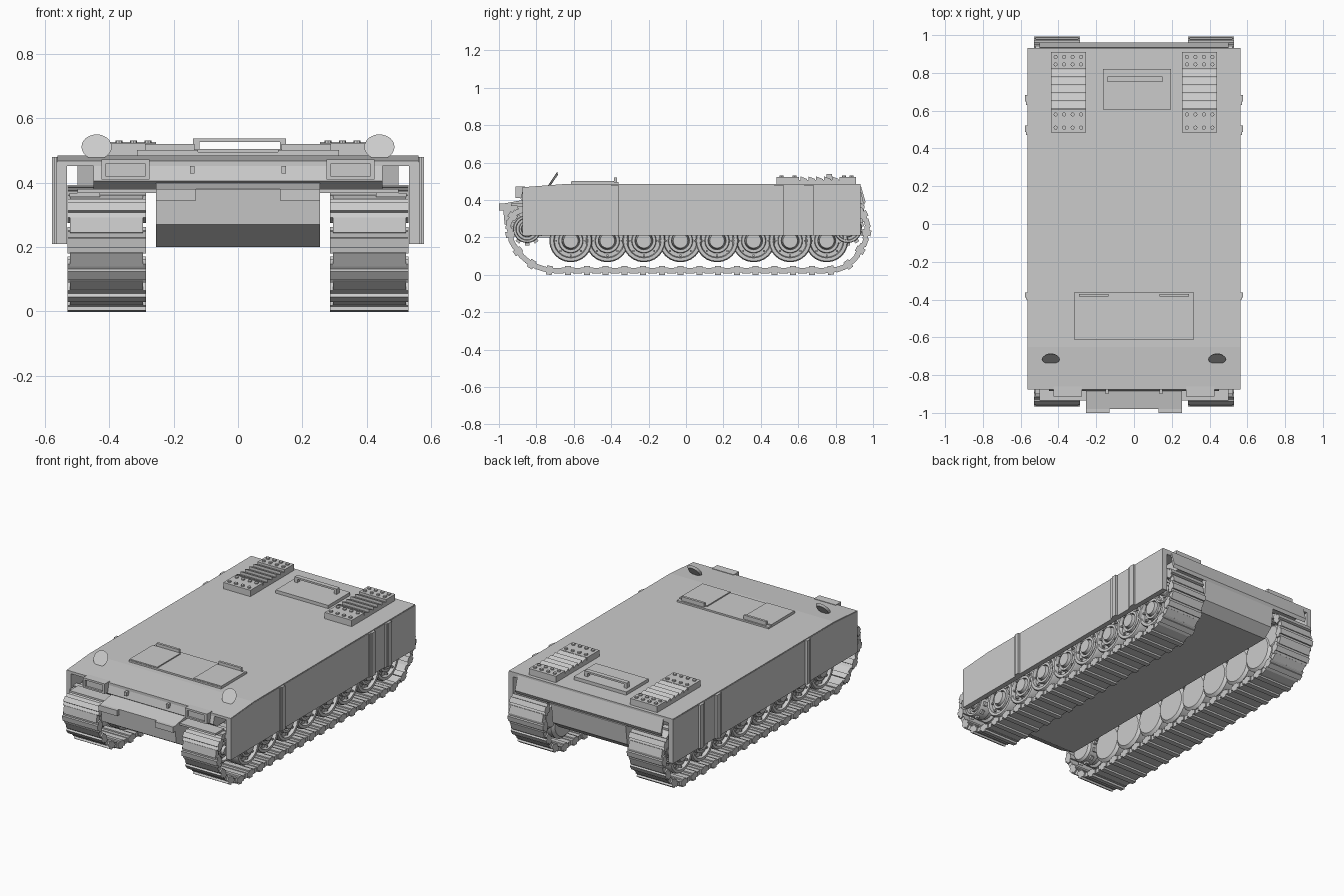
import bpy, bmesh, math
from mathutils import Vector, Matrix

cube = bpy.data.objects.get("Cube")
if cube:
    bpy.data.objects.remove(cube, do_unlink=True)

grey = bpy.data.materials.new("light_grey")
grey.use_nodes = True
colour = (0.6, 0.6, 0.6, 1)
grey.diffuse_color = colour
bsdf = grey.node_tree.nodes["Principled BSDF"]
bsdf.inputs["Base Color"].default_value = colour
bsdf.inputs["Roughness"].default_value = 0.8


def finish(name, bm, smooth=False):
    bmesh.ops.recalc_face_normals(bm, faces=bm.faces)
    mesh = bpy.data.meshes.new(name)
    bm.to_mesh(mesh)
    bm.free()
    mesh.materials.append(grey)
    obj = bpy.data.objects.new(name, mesh)
    bpy.context.collection.objects.link(obj)
    if smooth:
        bpy.ops.object.select_all(action='DESELECT')
        obj.select_set(True)
        bpy.context.view_layer.objects.active = obj
        bpy.ops.object.shade_smooth_by_angle(angle=math.radians(35))
    return obj


def box(bm, x, y, z, turn=Matrix()):
    """Box from (low, high) ranges on each axis."""
    mid = Vector([(r[0] + r[1]) / 2 for r in (x, y, z)])
    size = [abs(r[1] - r[0]) for r in (x, y, z)] + [1]
    bmesh.ops.create_cube(bm, size=1, matrix=turn @ Matrix.Translation(mid) @ Matrix.Diagonal(size))


def prism(bm, profile, x0, x1):
    """Side profile of (y, z) points extruded across x."""
    face = bm.faces.new([bm.verts.new((x0, y, z)) for y, z in profile])
    new = bmesh.ops.extrude_face_region(bm, geom=[face])["geom"]
    bmesh.ops.translate(bm, vec=(x1 - x0, 0, 0), verts=[v for v in new if isinstance(v, bmesh.types.BMVert)])


def lathe(bm, profile, y, z, side, steps=24):
    """Profile of (x, radius) points turned about an axis along x."""
    verts = [bm.verts.new((side * x, y, z + r)) for x, r in profile]
    edges = [bm.edges.new(pair) for pair in zip(verts, verts[1:])]
    out = bmesh.ops.spin(bm, geom=verts + edges, cent=(0, y, z), axis=(1, 0, 0),
                         angle=math.tau, steps=steps, use_merge=True)
    bmesh.ops.remove_doubles(bm, verts=bm.verts, dist=0.0001)


# Lower hull between the tracks
bm = bmesh.new()
prism(bm, [(-0.98, 0.38), (-0.97, 0.27), (-0.85, 0.2), (0.88, 0.2), (0.94, 0.25),
           (0.955, 0.37), (0.9, 0.4), (-0.87, 0.4)], -0.255, 0.255)
finish("lower_hull", bm)

# Upper hull above the tracks
bm = bmesh.new()
prism(bm, [(-0.885, 0.405), (-0.85, 0.38), (0.955, 0.38), (0.925, 0.47), (-0.87, 0.465)], -0.45, 0.45)
finish("upper_hull", bm)

# Deck with sloped front
bm = bmesh.new()
prism(bm, [(-0.875, 0.452), (0.932, 0.455), (0.932, 0.485), (-0.65, 0.485), (-0.875, 0.468)], -0.562, 0.562)
finish("deck", bm)

# Rear cross plate
bm = bmesh.new()
prism(bm, [(0.93, 0.46), (0.935, 0.475), (0.96, 0.39), (0.95, 0.37)], -0.5, 0.5)
finish("rear_plate", bm)

# Side skirts and their vertical straps
for side, label in ((1, "left"), (-1, "right")):
    bm = bmesh.new()
    prism(bm, [(-0.875, 0.21), (0.932, 0.21), (0.932, 0.48), (-0.65, 0.48), (-0.875, 0.465)],
          side * 0.532, side * 0.564)
    finish(label + "_skirt", bm)
    bm = bmesh.new()
    for y, w in ((-0.375, 0.026), (0.505, 0.035), (0.665, 0.035)):
        box(bm, (side * 0.56, side * 0.578), (y - w / 2, y + w / 2), (0.21, 0.48))
        box(bm, (side * 0.56, side * 0.572), (y - w, y), (0.21, 0.48))
    finish(label + "_skirt_straps", bm)

# Nose brackets and fenders
bm = bmesh.new()
for s in (1, -1):
    box(bm, (s * 0.13, s * 0.255), (-1.0, -0.95), (0.345, 0.38))
    box(bm, (s * 0.25, s * 0.5), (-0.935, -0.85), (0.368, 0.38))
    box(bm, (s * 0.43, s * 0.525), (-0.9, -0.85), (0.355, 0.368))
finish("nose_brackets", bm)

# Lamp boxes with a recessed front, and small front hooks
bm = bmesh.new()
for s in (1, -1):
    box(bm, (s * 0.275, s * 0.425), (-0.9, -0.86), (0.41, 0.472))
    for x in ((0.275, 0.29), (0.41, 0.425)):
        box(bm, (s * x[0], s * x[1]), (-0.912, -0.9), (0.41, 0.472))
    for z in ((0.41, 0.42), (0.46, 0.472)):
        box(bm, (s * 0.275, s * 0.425), (-0.912, -0.9), z)
    box(bm, (s * 0.135, s * 0.15), (-0.9, -0.86), (0.428, 0.452))
finish("lamp_boxes", bm)

# Tilted mirror discs on the front slope
bm = bmesh.new()
for s in (1, -1):
    place = Matrix.Translation((s * 0.44, -0.71, 0.508)) @ Matrix.Rotation(math.radians(56), 4, 'X')
    bmesh.ops.create_cone(bm, cap_ends=True, segments=24, radius1=0.036, radius2=0.047,
                          depth=0.012, matrix=place)
finish("mirror_discs", bm, True)

# Front hatch with two lids
bm = bmesh.new()
box(bm, (-0.315, 0.315), (-0.615, -0.36), (0.48, 0.495))
for s in (1, -1):
    box(bm, (s * 0.125, s * 0.315), (-0.612, -0.385), (0.49, 0.502))
    box(bm, (s * 0.135, s * 0.29), (-0.385, -0.37), (0.49, 0.52))
finish("front_hatch", bm)

# Rear hatch with a raised handle
bm = bmesh.new()
box(bm, (-0.165, 0.195), (0.605, 0.82), (0.48, 0.505))
box(bm, (-0.14, 0.15), (0.752, 0.78), (0.527, 0.538))
for x in (-0.14, 0.13):
    box(bm, (x, x + 0.02), (0.752, 0.78), (0.5, 0.53))
finish("rear_hatch", bm)

# Engine grilles: base, bolted end caps and louvres
bm = bmesh.new()
for s in (1, -1):
    box(bm, (s * 0.255, s * 0.44), (0.485, 0.91), (0.48, 0.508))
    for y0, y1 in ((0.485, 0.605), (0.82, 0.91)):
        box(bm, (s * 0.255, s * 0.44), (y0, y1), (0.5, 0.524))
        for i in range(4):
            for y in (y0 + 0.025, y1 - 0.025):
                spot = Matrix.Translation((s * (0.28 + i * 0.045), y, 0.526))
                bmesh.ops.create_cone(bm, cap_ends=True, segments=8, radius1=0.011,
                                      radius2=0.011, depth=0.012, matrix=spot)
    for i in range(5):
        y = 0.612 + i * 0.042
        prism(bm, [(y, 0.505), (y + 0.036, 0.505), (y + 0.036, 0.512), (y, 0.526)], s * 0.255, s * 0.44)
finish("engine_grilles", bm)

# Road wheels, idlers and sprockets
WHEEL = [(0.31, 0), (0.31, 0.85), (0.325, 1), (0.39, 1), (0.4, 0.8), (0.42, 0.8), (0.43, 1),
         (0.495, 1), (0.505, 0.95), (0.505, 0.8), (0.485, 0.76), (0.485, 0.58), (0.5, 0.55),
         (0.5, 0.42), (0.485, 0.4), (0.515, 0.34), (0.515, 0)]
for side, label in ((1, "left"), (-1, "right")):
    bm = bmesh.new()
    for i in range(8):
        y = -0.616 + i * 0.1955
        profile = [(x - 0.006 * (i % 2), r * 0.115) for x, r in WHEEL]
        lathe(bm, profile, y, 0.182, side)
        for k in range(8):
            a = k * math.tau / 8
            box(bm, (side * 0.48, side * 0.497), (y + 0.078 * math.cos(a) - 0.005, y + 0.078 * math.cos(a) + 0.005),
                (0.177 + 0.078 * math.sin(a), 0.187 + 0.078 * math.sin(a)))
    finish(label + "_road_wheels", bm, True)
    for y, name in ((-0.85, "_idler"), (0.865, "_sprocket")):
        bm = bmesh.new()
        lathe(bm, [(x, r * 0.075) for x, r in WHEEL], y, 0.245, side)
        for k in range(10):
            turn = Matrix.Translation((0, y, 0.245)) @ Matrix.Rotation(k * math.tau / 10, 4, 'X')
            for x in (0.34, 0.47):
                box(bm, (side * x, side * (x + 0.02)), (-0.012, 0.012), (0.06, 0.088), turn)
        finish(label + name, bm, True)

# Track links placed evenly along a closed path
path = [Vector((0, y, z)) for y, z in
        [(-0.73, 0.026), (-0.82, 0.055), (-0.89, 0.115), (-0.935, 0.19), (-0.945, 0.265), (-0.92, 0.325),
         (-0.85, 0.35), (0, 0.335), (0.87, 0.365), (0.935, 0.345), (0.97, 0.26), (0.955, 0.18),
         (0.915, 0.105), (0.86, 0.05), (0.79, 0.026)]]
legs = list(zip(path, path[1:] + path[:1]))
total = sum((b - a).length for a, b in legs)
count = round(total / 0.1)


def along(d):
    d %= total
    for a, b in legs:
        length = (b - a).length
        if d <= length:
            return a.lerp(b, d / length)
        d -= length
    return path[0].copy()


for side, label in ((1, "left"), (-1, "right")):
    bm = bmesh.new()
    wide = (side * 0.287, side * 0.53)
    for i in range(count):
        d = i * total / count
        p, t = along(d), along(d + 0.03) - along(d - 0.03)
        turn = Matrix.Translation(p) @ Matrix.Rotation(math.atan2(t.z, t.y), 4, 'X')
        box(bm, wide, (-0.035, 0.035), (-0.014, 0.014), turn)
        box(bm, wide, (-0.016, 0.016), (-0.022, 0.026), turn)
        # hinge between this link and the next
        q, u = along(d + 0.05), along(d + 0.08) - along(d + 0.02)
        turn = Matrix.Translation(q) @ Matrix.Rotation(math.atan2(u.z, u.y), 4, 'X')
        box(bm, (side * 0.295, side * 0.522), (-0.024, 0.024), (-0.01, 0.018), turn)
    finish(label + "_track", bm)
